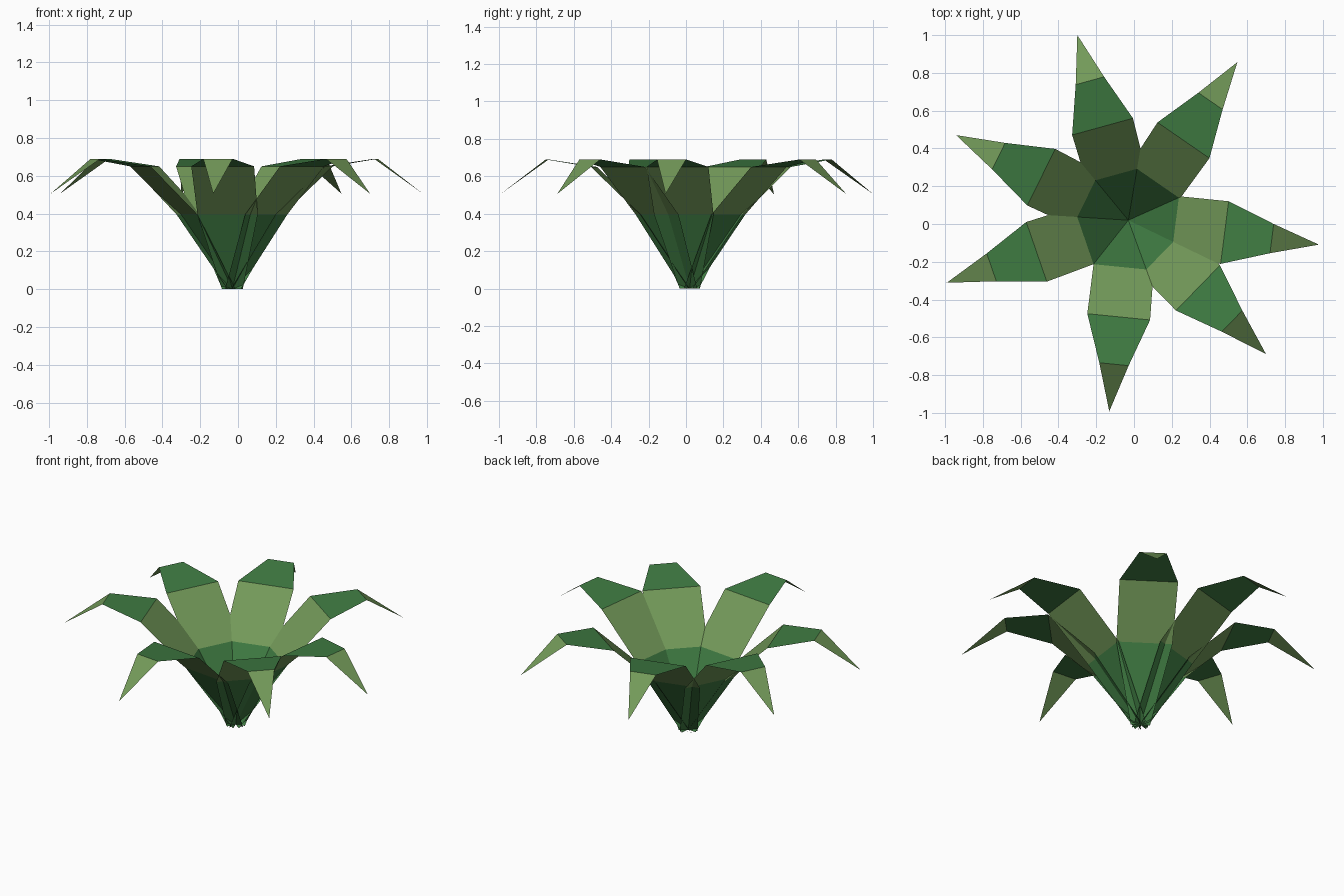
import bpy
from math import radians, cos, sin

if "Cube" in bpy.data.objects:
    bpy.data.objects.remove(bpy.data.objects["Cube"])

CENTRE = (-0.03, 0.02)
ANGLES = [-7.3, 55.4, 105.4, 153.7, 199.0, 264.3, 315.8]
# leaf cross rows: distance from centre, half width, height
ROWS = [(0.0, 0.055, 0.0), (0.25, 0.16, 0.395), (0.514, 0.167, 0.65), (0.766, 0.078, 0.69)]
TIP = (1.017, 0.505)


def make_mat(name, rgb):
    m = bpy.data.materials.new(name)
    m.diffuse_color = (*rgb, 1)
    m.use_nodes = True
    m.node_tree.nodes["Principled BSDF"].inputs["Base Color"].default_value = m.diffuse_color
    return m


green = make_mat("deep_green", (0.05, 0.20, 0.055))
olive = make_mat("light_green", (0.17, 0.32, 0.10))

# one arching leaf blade: banded quads ending in a pointed triangle
verts = []
for r, w, z in ROWS:
    verts += [(r, -w, z), (r, w, z)]
verts.append((TIP[0], 0, TIP[1]))
faces = [(2 * i, 2 * i + 2, 2 * i + 3, 2 * i + 1) for i in range(len(ROWS) - 1)]
faces.append((len(verts) - 3, len(verts) - 1, len(verts) - 2))
for n, a in enumerate(ANGLES):
    c, s = cos(radians(a)), sin(radians(a))
    mesh = bpy.data.meshes.new(f"leaf_{n + 1}")
    mesh.from_pydata([(CENTRE[0] + x * c - y * s, CENTRE[1] + x * s + y * c, z)
                      for x, y, z in verts], [], faces)
    mesh.materials.append(green)
    mesh.materials.append(olive)
    # alternating colour bands along the blade
    for i, p in enumerate(mesh.polygons):
        p.material_index = i % 2
    mesh.update()
    bpy.context.collection.objects.link(bpy.data.objects.new(f"leaf_{n + 1}", mesh))
